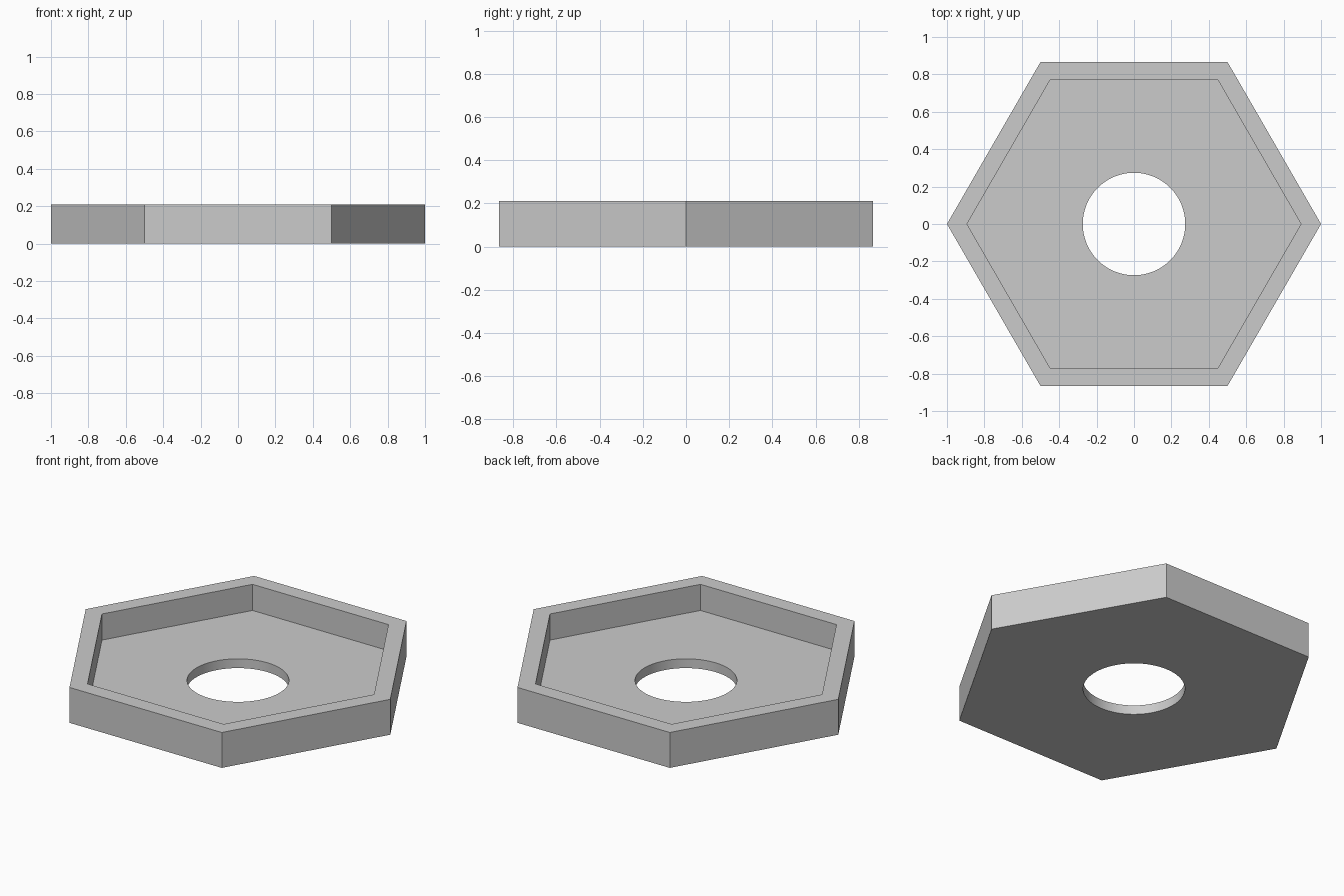
import bpy, bmesh
from math import cos, sin, tau

HEIGHT, FLOOR = 0.21, 0.055
OUTER, INNER, HOLE = 1.0, 0.893, 0.274

if "Cube" in bpy.data.objects:
    bpy.data.objects.remove(bpy.data.objects["Cube"], do_unlink=True)

# Plain grey material
grey = bpy.data.materials.new("plain grey")
grey.use_nodes = True
colour = (0.6, 0.6, 0.6, 1)
grey.diffuse_color = colour
grey.node_tree.nodes["Principled BSDF"].inputs["Base Color"].default_value = colour


def stacked_prism(name, sides, rings):
    """Solid skinned through (radius, z) rings and capped at both ends."""
    bm = bmesh.new()
    loops = [[bm.verts.new((r * cos(tau * i / sides), r * sin(tau * i / sides), z))
              for i in range(sides)] for r, z in rings]
    for a, b in zip(loops, loops[1:]):
        for i in range(sides):
            j = (i + 1) % sides
            bm.faces.new((a[i], a[j], b[j], b[i]))
    bm.faces.new(loops[0][::-1])
    bm.faces.new(loops[-1])
    mesh = bpy.data.meshes.new(name)
    bm.to_mesh(mesh)
    bm.free()
    mesh.materials.append(grey)
    obj = bpy.data.objects.new(name, mesh)
    bpy.context.collection.objects.link(obj)
    return obj


# Hexagonal tray: outer wall, rim, inner wall and floor
tray = stacked_prism("hexagonal_tray", 6, [
    (OUTER, 0), (OUTER, HEIGHT), (INNER, HEIGHT), (INNER, FLOOR)])

# Round hole through the floor
cutter = stacked_prism("hole_cutter", 96, [(HOLE, -0.1), (HOLE, HEIGHT + 0.1)])
cutter.hide_render = True
cut = tray.modifiers.new("round hole", "BOOLEAN")
cut.operation, cut.solver, cut.object = "DIFFERENCE", "EXACT", cutter

bpy.ops.object.select_all(action="DESELECT")
tray.select_set(True)
bpy.context.view_layer.objects.active = tray
bpy.ops.object.modifier_apply(modifier=cut.name)
bpy.data.objects.remove(cutter, do_unlink=True)
bpy.ops.object.shade_smooth_by_angle()
